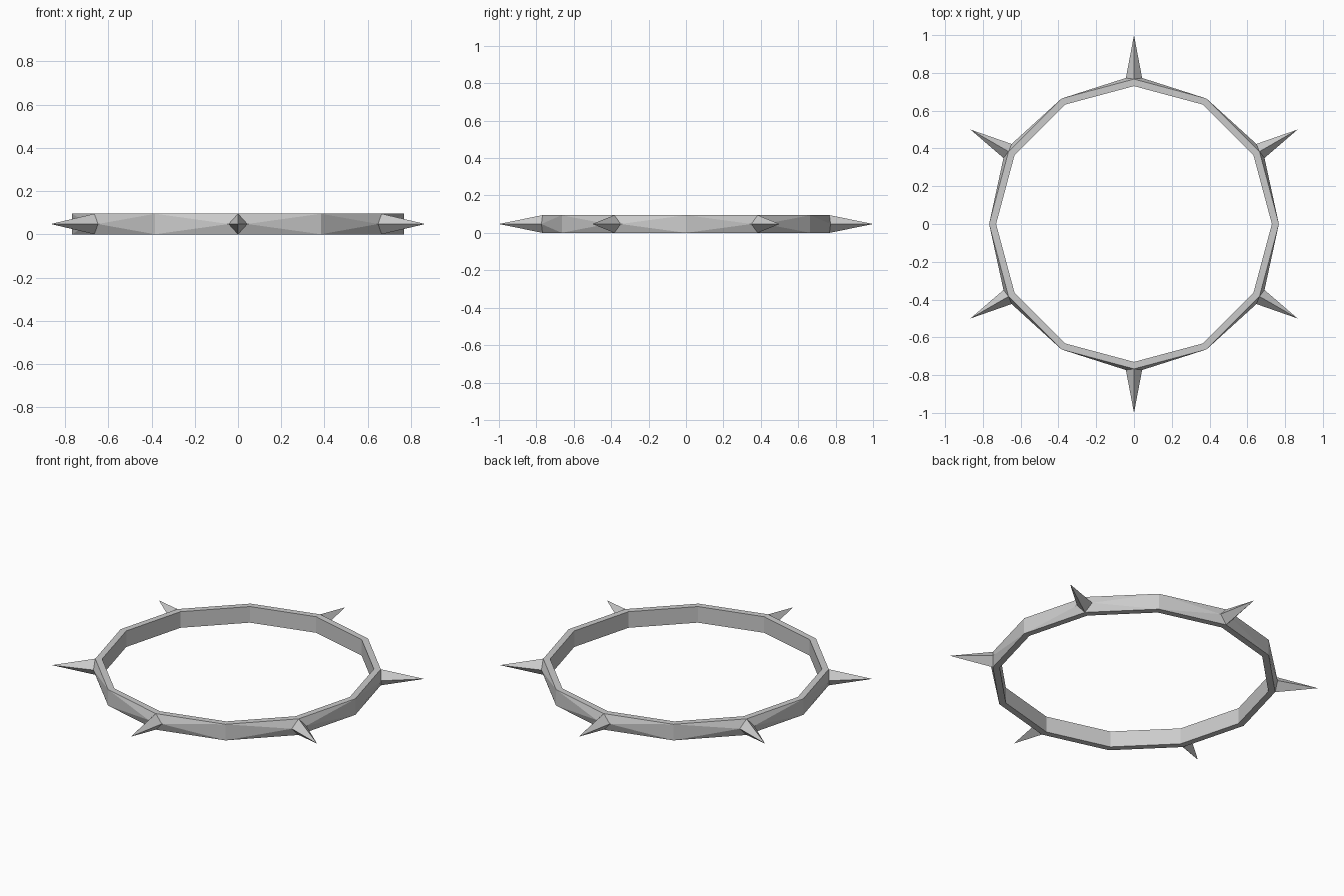
import bpy, bmesh
from math import radians
from mathutils import Vector, Matrix

if "Cube" in bpy.data.objects:
    bpy.data.objects.remove(bpy.data.objects["Cube"])

R_OUT, R_IN, H, TIP = 0.767, 0.73, 0.095, 1.0
SIDES = 12

bm = bmesh.new()


def polar(r, t, deg, z):
    # radial r, tangential t, rotated about z
    return Matrix.Rotation(radians(deg), 3, 'Z') @ Vector((r, t, z))


def loop(r, z):
    return [bm.verts.new(polar(r, 0, i * 360 / SIDES, z)) for i in range(SIDES)]


out_top, out_bot = loop(R_OUT, H), loop(R_OUT, 0)
in_top, in_bot = loop(R_IN, H), loop(R_IN, 0)

# top, bottom and inner wall of the band
for i in range(SIDES):
    j = (i + 1) % SIDES
    bm.faces.new((out_top[i], out_top[j], in_top[j], in_top[i]))
    bm.faces.new((out_bot[j], out_bot[i], in_bot[i], in_bot[j]))
    bm.faces.new((in_top[i], in_top[j], in_bot[j], in_bot[i]))

# spikes on every second corner, with the outer wall blending into their sides
for i in range(1, SIDES, 2):
    ang = i * 360 / SIDES
    tip = bm.verts.new(polar(TIP, 0, ang, H / 2))
    for s in (-1, 1):
        j = (i + s) % SIDES
        side = bm.verts.new(polar(0.773, s * 0.043, ang, H / 2))
        bm.faces.new((out_top[i], side, tip))
        bm.faces.new((out_bot[i], side, tip))
        bm.faces.new((out_top[i], out_top[j], side))
        bm.faces.new((out_bot[i], out_bot[j], side))
        bm.faces.new((out_top[j], out_bot[j], side))

bmesh.ops.recalc_face_normals(bm, faces=bm.faces)
mesh = bpy.data.meshes.new("spiked_ring")
bm.to_mesh(mesh)
bm.free()
ring = bpy.data.objects.new("spiked_ring", mesh)
bpy.context.collection.objects.link(ring)
